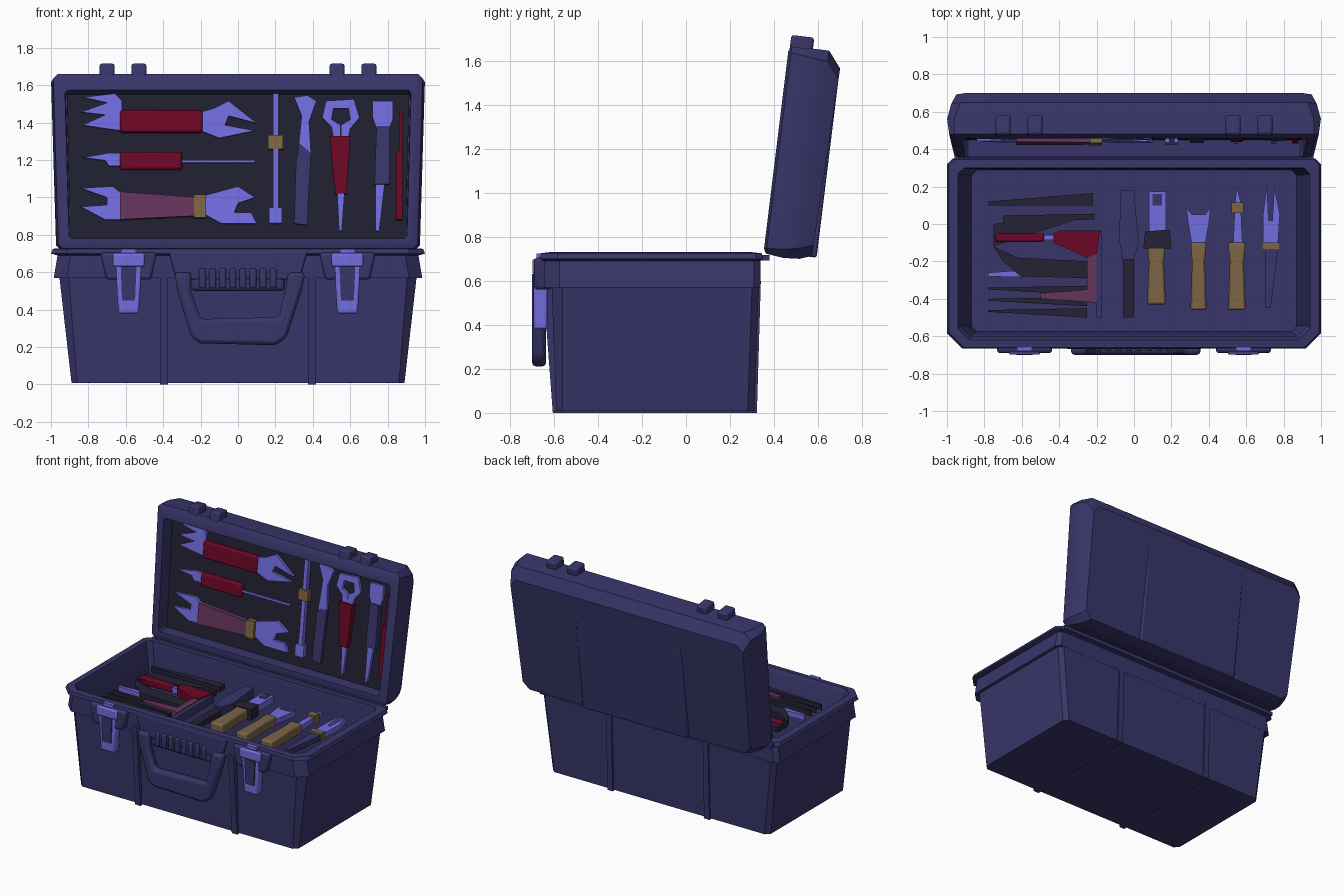
import bpy, bmesh, math
from mathutils import Matrix

def material(name, rgb):
    m = bpy.data.materials.new(name)
    m.diffuse_color = (*rgb, 1)
    return m

BODY = material("indigo plastic", (0.04, 0.036, 0.145))
PANEL = material("dark lining", (0.015, 0.014, 0.031))
STEEL = material("blue steel", (0.17, 0.155, 0.75))
DARK = material("dark tool grey", (0.018, 0.016, 0.036))
RED = material("red grip", (0.15, 0.002, 0.019))
TAN = material("tan grip", (0.2, 0.13, 0.06))
MAUVE = material("mauve grip", (0.13, 0.035, 0.105))

# Working planes: lid face (x, height), front face (x, z), side (y, z), tray (x, y)
LID = (Matrix.Translation((0, 0.35, 0.71)) @ Matrix.Rotation(math.radians(83), 4, 'X')
       @ Matrix.Translation((0, -0.71, 0)))
LID_TOOLS = LID @ Matrix.Translation((0, 0, -0.05))
FRONT = Matrix.Rotation(math.pi / 2, 4, 'X')
SIDE = Matrix(((0, 0, 1, 0), (1, 0, 0, 0), (0, 1, 0, 0), (0, 0, 0, 1)))
TRAY = Matrix.Translation((0, 0, 0.55))

def loft(name, rings, mat, M=Matrix(), bevel=0):
    bm = bmesh.new()
    loops = [[bm.verts.new(p) for p in r] for r in rings]
    n = len(loops[0])
    for a, b in zip(loops, loops[1:]):
        for i in range(n):
            j = (i + 1) % n
            bm.faces.new((a[i], a[j], b[j], b[i]))
    bm.faces.new(loops[0])
    bm.faces.new(loops[-1])
    bmesh.ops.recalc_face_normals(bm, faces=bm.faces)
    bm.transform(M)
    me = bpy.data.meshes.new(name)
    bm.to_mesh(me)
    bm.free()
    me.materials.append(mat)
    ob = bpy.data.objects.new(name, me)
    bpy.context.collection.objects.link(ob)
    if bevel:
        b = ob.modifiers.new("bevel", 'BEVEL')
        b.width, b.segments = bevel, 2
    return ob

def plate(name, pts, lo, hi, mat, M, bevel=0):
    return loft(name, [[(x, y, lo) for x, y in pts], [(x, y, hi) for x, y in pts]], mat, M, bevel)

def bar(name, x0, x1, y0, y1, lo, hi, mat, M, bevel=0):
    return plate(name, [(x0, y0), (x1, y0), (x1, y1), (x0, y1)], lo, hi, mat, M, bevel)

def ring(hx, y0, y1, h, c0, c1):
    """Rectangle with cut corners: c0 at the low-y side, c1 at the high-y side."""
    return [(-hx + c0, y0, h), (hx - c0, y0, h), (hx, y0 + c0, h), (hx, y1 - c1, h),
            (hx - c1, y1, h), (-hx + c1, y1, h), (-hx, y1 - c1, h), (-hx, y0 + c0, h)]

# ---- Base: outer wall, flared skirt, lip and deep open inside as one shell
loft("base_box", [ring(*r) for r in (
    (0.89, -0.59, 0.31, 0.008, 0.03, 0.03), (0.955, -0.61, 0.33, 0.575, 0.05, 0.03),
    (0.985, -0.645, 0.338, 0.57, 0.07, 0.03), (0.965, -0.645, 0.338, 0.69, 0.07, 0.03),
    (1.0, -0.665, 0.35, 0.70, 0.08, 0.03), (0.99, -0.66, 0.345, 0.725, 0.08, 0.03),
    (0.94, -0.62, 0.30, 0.73, 0.06, 0.03), (0.93, -0.60, 0.295, 0.69, 0.06, 0.03),
    (0.87, -0.575, 0.29, 0.03, 0.03, 0.03))], BODY)
for s in (-1, 1):
    # Rib running around front, bottom and back
    plate("base_rib", [(-0.65, 0.6), (-0.605, 0), (0.322, 0), (0.34, 0.6), (0.31, 0.6),
                       (0.298, 0.02), (-0.58, 0.02), (-0.608, 0.6)],
          s * 0.395 - 0.022, s * 0.395 + 0.022, BODY, SIDE)
    # Latch with its mount
    c = s * 0.585
    plate("latch_mount", [(c - 0.15, 0.705), (c - 0.12, 0.56), (c + 0.12, 0.56), (c + 0.15, 0.705)],
          0.61, 0.69, BODY, FRONT, 0.015)
    bar("latch_plate", c - 0.085, c + 0.085, 0.63, 0.70, 0.66, 0.698, STEEL, FRONT, 0.01)
    plate("latch_lever", [(c - 0.07, 0.64), (c - 0.055, 0.38), (c + 0.055, 0.38), (c + 0.07, 0.64)],
          0.63, 0.692, STEEL, FRONT, 0.01)
    plate("latch_inset", [(c - 0.042, 0.63), (c - 0.035, 0.45), (c + 0.035, 0.45), (c + 0.042, 0.63)],
          0.68, 0.7, BODY, FRONT)
    bar("latch_catch", c - 0.04, c + 0.04, 0.69, 0.725, 0.64, 0.68, STEEL, FRONT)

# ---- Carry handle, folded down on the front
plate("handle_mount", [(-0.37, 0.71), (-0.33, 0.56), (0.33, 0.56), (0.37, 0.71)],
      0.61, 0.668, BODY, FRONT, 0.01)
plate("handle_loop", [(-0.34, 0.60), (-0.325, 0.50), (-0.25, 0.25), (-0.20, 0.22), (0.20, 0.21),
                      (0.26, 0.25), (0.34, 0.50), (0.36, 0.60), (0.27, 0.60), (0.25, 0.50),
                      (0.22, 0.36), (-0.20, 0.35), (-0.25, 0.50), (-0.25, 0.60)],
      0.635, 0.70, BODY, FRONT, 0.02)
bar("grip_bar", -0.25, 0.25, 0.50, 0.63, 0.61, 0.665, BODY, FRONT, 0.02)
for i in range(8):
    x = -0.19 + i * 0.054
    bar("grip_ridge", x - 0.018, x + 0.018, 0.515, 0.62, 0.65, 0.68, BODY, FRONT, 0.01)

# ---- Lid: hollow shell standing open, wider and slightly thicker toward the top
def lid_ring(hx, v0, v1, w, c):
    return [(x * (0.975 + 0.03 * (y - 0.73)), y, -w * (1 + 0.12 * (y - 0.71)))
            for x, y, _ in ring(hx, v0, v1, 0, c, c)]

loft("lid_shell", [lid_ring(*r) for r in (
    (0.92, 0.79, 1.565, 0.095, 0.01), (0.925, 0.78, 1.58, 0.0, 0.015), (0.965, 0.745, 1.65, 0.0, 0.02),
    (0.985, 0.725, 1.67, 0.012, 0.025), (0.997, 0.715, 1.675, 0.09, 0.04),
    (0.975, 0.72, 1.675, 0.165, 0.05), (0.95, 0.74, 1.60, 0.22, 0.05))], BODY, LID)
plate("lid_lining", [(-0.896, 0.79), (0.896, 0.79), (0.916, 1.567), (-0.916, 1.567)],
      -0.11, -0.09, PANEL, LID)
plate("lid_back_panel", [(-0.43, 0.735), (0.43, 0.735), (0.43, 1.60), (-0.43, 1.60)],
      -0.242, -0.2, BODY, LID, 0.01)
bar("hinge_strip", -0.96, 0.96, 0.32, 0.38, 0.692, 0.718, BODY, Matrix())
for x in (-0.70, -0.53, 0.53, 0.70):
    bar("lid_hook", x - 0.04, x + 0.04, 1.63, 1.725, -0.11, -0.005, BODY, LID, 0.012)

# ---- Tools held in the lid
def lid_bar(name, x0, x1, z0, z1, mat, lo=-0.04, hi=-0.008, bevel=0):
    return bar(name, x0, x1, z0, z1, lo, hi, mat, LID_TOOLS, bevel)

def lid_plate(name, pts, mat, lo=-0.035, hi=-0.014):
    return plate(name, pts, lo, hi, mat, LID_TOOLS)

# Large pliers
lid_bar("pliers_grip", -0.63, -0.19, 1.36, 1.48, RED, -0.045, 0.0, 0.012)
lid_plate("pliers_prongs", [(-0.62, 1.37), (-0.62, 1.53), (-0.66, 1.57), (-0.83, 1.55), (-0.70, 1.52),
                            (-0.84, 1.47), (-0.71, 1.455), (-0.83, 1.40), (-0.70, 1.38)], STEEL)
lid_plate("pliers_jaw", [(-0.20, 1.37), (-0.10, 1.33), (0.09, 1.37), (-0.07, 1.40), (-0.05, 1.45),
                         (0.10, 1.41), (-0.05, 1.53), (-0.13, 1.49), (-0.20, 1.47)], STEEL)
# Screwdriver
lid_bar("screwdriver_grip", -0.63, -0.30, 1.16, 1.255, RED, -0.045, 0.0, 0.012)
lid_plate("screwdriver_fork", [(-0.62, 1.18), (-0.62, 1.25), (-0.69, 1.25), (-0.83, 1.225),
                               (-0.71, 1.21), (-0.69, 1.18)], STEEL)
lid_bar("screwdriver_shaft", -0.30, 0.09, 1.198, 1.213, STEEL, -0.03, -0.015)
# Double-ended wrench
lid_plate("wrench_grip", [(-0.63, 0.89), (-0.22, 0.91), (-0.22, 1.01), (-0.63, 1.04)], MAUVE, -0.045, 0.0)
lid_bar("wrench_collar", -0.235, -0.17, 0.90, 1.025, TAN, -0.045, 0.004)
lid_plate("wrench_left_jaw", [(-0.62, 0.89), (-0.62, 1.03), (-0.67, 1.07), (-0.84, 1.06), (-0.70, 1.01),
                              (-0.70, 0.97), (-0.84, 0.96), (-0.71, 0.89)], STEEL)
lid_plate("wrench_right_jaw", [(-0.18, 0.92), (-0.09, 0.87), (0.10, 0.87), (0.07, 0.93), (-0.02, 0.93),
                               (0.0, 0.98), (0.09, 1.01), (0.0, 1.07), (-0.18, 1.02)], STEEL)
# File
lid_bar("file_blade", 0.187, 0.217, 0.87, 1.57, STEEL)
lid_bar("file_collar", 0.16, 0.24, 1.27, 1.345, TAN, -0.045, 0.0)
lid_bar("file_butt", 0.165, 0.235, 0.87, 0.955, STEEL, -0.042, -0.005)
# Chisel
lid_plate("chisel_body", [(0.30, 0.87), (0.37, 0.86), (0.39, 1.25), (0.33, 1.30), (0.31, 1.20)], BODY)
lid_plate("chisel_blade", [(0.32, 1.24), (0.39, 1.25), (0.38, 1.42), (0.42, 1.53), (0.37, 1.56),
                           (0.30, 1.55), (0.34, 1.45)], STEEL)
# Ring spanner
lid_plate("spanner_head", [(0.51, 1.33), (0.50, 1.39), (0.45, 1.44), (0.47, 1.53), (0.62, 1.54),
                           (0.65, 1.44), (0.60, 1.38), (0.59, 1.33), (0.551, 1.33), (0.551, 1.40),
                           (0.60, 1.43), (0.59, 1.49), (0.51, 1.49), (0.50, 1.43), (0.549, 1.40),
                           (0.549, 1.33)], STEEL)
lid_plate("spanner_grip", [(0.49, 1.34), (0.52, 1.03), (0.58, 1.03), (0.60, 1.34)], RED, -0.045, 0.0)
lid_plate("spanner_tail", [(0.53, 1.04), (0.54, 0.83), (0.555, 0.83), (0.57, 1.04)], STEEL)
# Punch and slim knife
lid_plate("punch_head", [(0.74, 1.38), (0.72, 1.44), (0.72, 1.53), (0.83, 1.53), (0.83, 1.44), (0.81, 1.38)], STEEL)
lid_plate("punch_body", [(0.73, 1.08), (0.81, 1.08), (0.81, 1.39), (0.74, 1.39)], BODY, -0.045, 0.0)
lid_plate("punch_tip", [(0.735, 1.09), (0.735, 0.83), (0.755, 0.83), (0.785, 1.09)], STEEL)
lid_bar("knife_grip", 0.845, 0.88, 0.89, 1.26, RED)
lid_bar("knife_blade", 0.86, 0.88, 1.26, 1.47, RED, -0.04, -0.02)

# ---- Tools lying near the top of the box
def tray_plate(name, pts, mat, lo=0.06, hi=0.10, bevel=0):
    return plate(name, pts, lo, hi, mat, TRAY, bevel)

def tray_bar(name, x0, x1, y0, y1, mat, lo=0.06, hi=0.10, bevel=0):
    return bar(name, x0, x1, y0, y1, lo, hi, mat, TRAY, bevel)

# Dark rods and tines on the left
tray_plate("long_rod", [(-0.78, 0.10), (-0.22, 0.10), (-0.22, 0.165), (-0.78, 0.12)], DARK)
tray_plate("saw_top", [(-0.75, 0.0), (-0.21, 0.025), (-0.21, 0.055), (-0.70, 0.045), (-0.70, -0.05),
                       (-0.75, -0.12)], DARK)
tray_plate("plier_arm", [(-0.75, -0.12), (-0.62, -0.18), (-0.24, -0.20), (-0.24, -0.29), (-0.60, -0.28),
                         (-0.70, -0.20)], DARK)
tray_plate("arm_tip", [(-0.78, -0.26), (-0.64, -0.25), (-0.60, -0.285), (-0.78, -0.28)], STEEL)
for y in (-0.35, -0.41, -0.47):
    tray_plate("tine", [(-0.78, y), (-0.25, y - 0.03), (-0.25, y + 0.02), (-0.78, y + 0.01)], DARK)
# Red driver and folding square
tray_bar("driver_grip", -0.74, -0.48, -0.095, -0.05, RED, 0.06, 0.115, 0.01)
tray_bar("driver_shaft", -0.48, -0.42, -0.085, -0.06, STEEL)
tray_plate("square_arm", [(-0.43, -0.05), (-0.40, -0.035), (-0.18, -0.035), (-0.20, -0.16), (-0.25, -0.18),
                          (-0.43, -0.10)], RED, 0.06, 0.12)
tray_plate("square_leg", [(-0.25, -0.17), (-0.20, -0.16), (-0.20, -0.42), (-0.50, -0.40), (-0.50, -0.37),
                          (-0.25, -0.35)], MAUVE, 0.06, 0.115)
tray_bar("square_back", -0.20, -0.17, -0.50, -0.04, BODY, 0.05, 0.11)
# Knife
tray_plate("tray_knife_body", [(-0.07, 0.18), (0.0, 0.18), (0.025, -0.10), (0.0, -0.19), (-0.06, -0.19),
                               (-0.08, -0.08)], BODY, 0.05, 0.12)
tray_bar("tray_knife_tail", -0.06, 0.0, -0.50, -0.18, DARK)
# Cutter with dark collar
tray_bar("cutter_head", 0.08, 0.17, -0.04, 0.175, STEEL, 0.06, 0.11)
tray_bar("cutter_eye", 0.10, 0.15, 0.10, 0.16, BODY, 0.10, 0.115)
tray_plate("cutter_collar", [(0.06, -0.04), (0.19, -0.03), (0.20, -0.13), (0.05, -0.13)], DARK, 0.05, 0.13)
# Three tan-handled tools
for x, y0, w in ((0.12, -0.43, 0.05), (0.345, -0.46, 0.043), (0.55, -0.46, 0.047)):
    tray_plate("tan_handle", [(x - w, y0), (x + w, y0), (x + w * 0.8, -0.20), (x + w, -0.10),
                              (x - w, -0.10), (x - w * 0.8, -0.20)], TAN, 0.05, 0.125, 0.012)
tray_plate("fork_head", [(0.31, -0.11), (0.38, -0.11), (0.40, 0.0), (0.41, 0.09), (0.38, 0.05),
                         (0.31, 0.05), (0.28, 0.09), (0.29, 0.0)], STEEL)
tray_plate("blade", [(0.53, -0.11), (0.58, -0.11), (0.57, 0.12), (0.55, 0.20), (0.54, 0.12)], STEEL)
tray_bar("blade_collar", 0.52, 0.585, 0.06, 0.115, TAN, 0.05, 0.115)
# Forked pick
tray_plate("pick_fork", [(0.69, -0.10), (0.77, -0.10), (0.78, 0.05), (0.75, 0.20), (0.74, 0.02),
                         (0.72, 0.02), (0.71, 0.21), (0.69, 0.05)], STEEL)
tray_bar("pick_collar", 0.685, 0.78, -0.14, -0.10, TAN, 0.05, 0.115)
tray_plate("pick_tail", [(0.70, -0.14), (0.77, -0.14), (0.73, -0.45), (0.70, -0.45)], BODY)

# Smooth the bevels, keep the edges sharp
bpy.ops.object.select_all(action='SELECT')
bpy.context.view_layer.objects.active = bpy.context.selected_objects[0]
bpy.ops.object.shade_smooth_by_angle(angle=math.radians(30))
